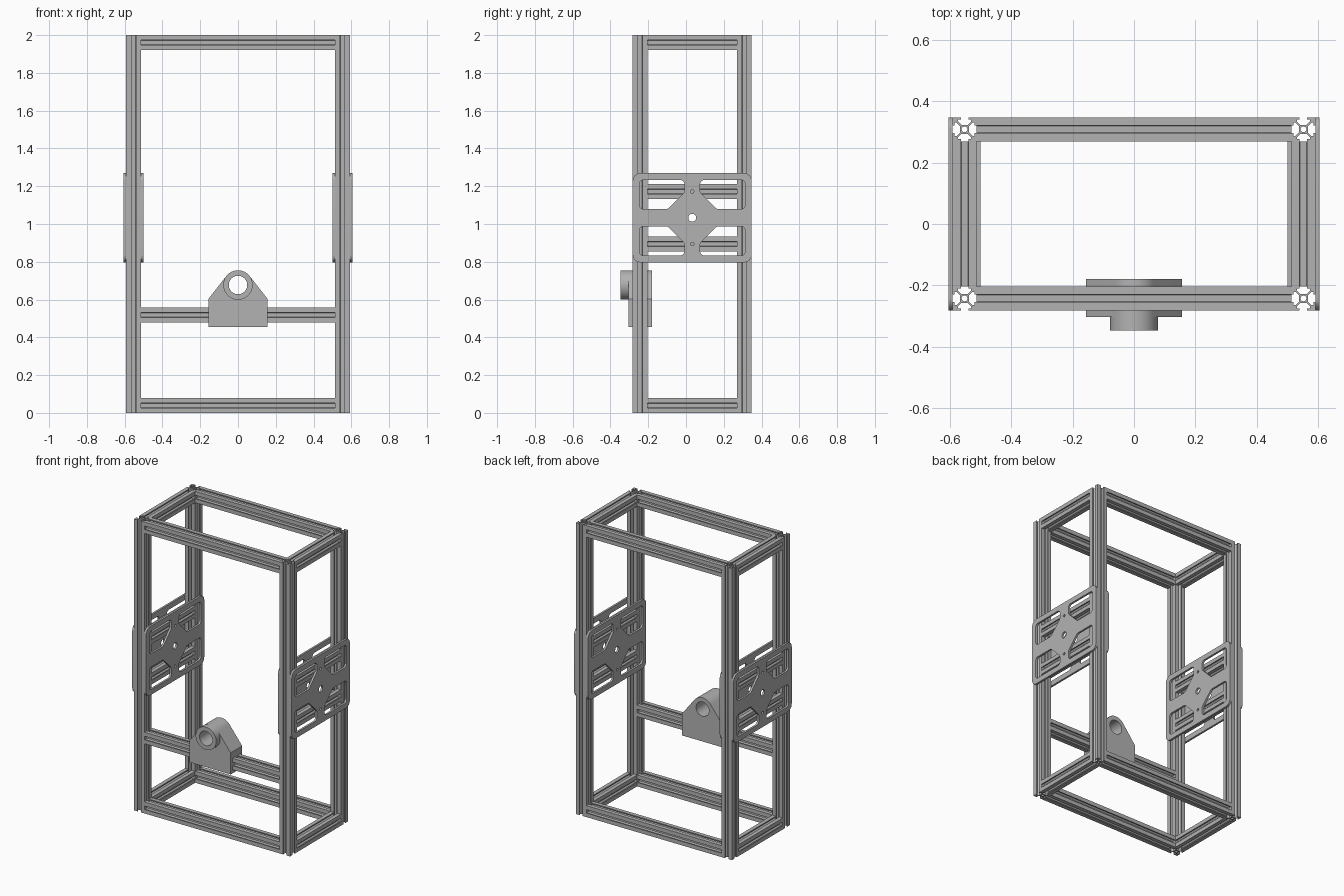
import bpy, bmesh, math
from math import pi, sin, cos, atan2, acos, hypot
from mathutils import Vector, Matrix

cube = bpy.data.objects.get("Cube")
if cube:
    bpy.data.objects.remove(cube, do_unlink=True)

grey = bpy.data.materials.new("aluminium grey")
grey.use_nodes = True
colour = (0.45, 0.45, 0.45, 1)
grey.diffuse_color = colour
grey.node_tree.nodes["Principled BSDF"].inputs["Base Color"].default_value = colour

# Turns a flat outline (drawn in local x, y) so its depth runs along an axis
TURN = {
    "x": Matrix(((0, 0, 1), (1, 0, 0), (0, 1, 0))).to_4x4(),
    "y": Matrix.Rotation(pi / 2, 4, "X"),
    "z": Matrix.Identity(4),
}


def extrude(name, loops, depth, axis, centre):
    """Extrude an outline, with inner loops as holes, centred on a point."""
    curve = bpy.data.curves.new(name, "CURVE")
    curve.dimensions = "2D"
    curve.fill_mode = "BOTH"
    curve.extrude = depth / 2
    for loop in loops:
        spline = curve.splines.new("POLY")
        spline.points.add(len(loop) - 1)
        for point, (u, v) in zip(spline.points, loop):
            point.co = (u, v, 0, 1)
        spline.use_cyclic_u = True
    source = bpy.data.objects.new(name + " outline", curve)
    bpy.context.collection.objects.link(source)
    graph = bpy.context.evaluated_depsgraph_get()
    mesh = bpy.data.meshes.new_from_object(source.evaluated_get(graph))
    bpy.data.objects.remove(source, do_unlink=True)
    bm = bmesh.new()
    bm.from_mesh(mesh)
    bmesh.ops.remove_doubles(bm, verts=bm.verts, dist=1e-5)
    bmesh.ops.recalc_face_normals(bm, faces=bm.faces)
    bm.to_mesh(mesh)
    bm.free()
    mesh.materials.clear()
    mesh.materials.append(grey)
    obj = bpy.data.objects.new(name, mesh)
    obj.matrix_world = Matrix.Translation(centre) @ TURN[axis]
    bpy.context.collection.objects.link(obj)
    bpy.ops.object.select_all(action="DESELECT")
    obj.select_set(True)
    bpy.context.view_layer.objects.active = obj
    bpy.ops.object.shade_smooth_by_angle(angle=math.radians(30))
    return obj


def circle(radius, u=0, v=0, count=32):
    return [(u + radius * cos(2 * pi * i / count), v + radius * sin(2 * pi * i / count))
            for i in range(count)]


def rounded(corners, radius, steps=6):
    """Replace each corner of a polygon by an arc."""
    out = []
    points = [Vector(c) for c in corners]
    for i, p in enumerate(points):
        a = (points[i - 1] - p).normalized()
        b = (points[(i + 1) % len(points)] - p).normalized()
        half = a.angle(b) / 2
        middle = p + (a + b).normalized() * radius / sin(half)
        start = p + a * radius / math.tan(half) - middle
        end = p + b * radius / math.tan(half) - middle
        for k in range(steps + 1):
            q = middle + start.lerp(end, k / steps).normalized() * radius
            out.append((q.x, q.y))
    return out


# Slotted rail section: one corner, mirrored on its diagonal, turned four times
W = 0.0786
H = W / 2
half_corner = [(3.8, 2.7), (6.6, 5.5), (8.2, 5.5), (8.2, 3.1), (10, 3.1)]
corner = half_corner + [(10, 10)] + [(v, u) for u, v in reversed(half_corner)]
section = []
for turn in range(4):
    for u, v in corner:
        section.append((u * H / 10, v * H / 10))
        for _ in range(turn):
            section[-1] = (-section[-1][1], section[-1][0])
rail_loops = [section, circle(0.0095, count=20)]

OUT_X, FRONT, BACK = 0.592, -0.282, 0.348
PX = OUT_X - H
PY = (FRONT + H, BACK - H)
MID_Y = (FRONT + BACK) / 2
SPAN_X = 2 * (OUT_X - W)
SPAN_Y = BACK - FRONT - 2 * W
PLATE_Z = 1.033
RAIL_OFFSET = 0.139

# Upright posts
for side, x in (("right", -PX), ("left", PX)):
    for end, y in zip(("front", "back"), PY):
        extrude(f"{end}_{side}_post", rail_loops, 2, "z", (x, y, 1))

# Top and bottom frames
for level, z in (("bottom", H), ("top", 2 - H)):
    for end, y in zip(("front", "back"), PY):
        extrude(f"{level}_{end}_rail", rail_loops, SPAN_X, "x", (0, y, z))
    for side, x in (("right", -PX), ("left", PX)):
        extrude(f"{level}_{side}_rail", rail_loops, SPAN_Y, "y", (x, MID_Y, z))

# Side rails behind the plates
for side, x in (("right", -PX), ("left", PX)):
    for level, dz in (("lower", -RAIL_OFFSET), ("upper", RAIL_OFFSET)):
        extrude(f"{level}_{side}_plate_rail", rail_loops, SPAN_Y, "y",
                (x, MID_Y, PLATE_Z + dz))

# Mounting plates with four chamfered windows, on both faces of each side
half_y, half_z = (BACK - FRONT) / 2, 0.236
plate_loops = [rounded([(-half_y, -half_z), (half_y, -half_z),
                        (half_y, half_z), (-half_y, half_z)], 0.04)]
window = rounded([(0.13, 0.046), (0.28, 0.046), (0.28, 0.2), (0.042, 0.2), (0.042, 0.134)], 0.022)
for su in (-1, 1):
    for sv in (-1, 1):
        plate_loops.append([(su * u, sv * v) for u, v in window])
plate_loops.append(circle(0.021))
for v in (-RAIL_OFFSET, RAIL_OFFSET):
    plate_loops.append(circle(0.009, 0, v, 16))
THICK = 0.0135
for side, s in (("right", -1), ("left", 1)):
    for face, x in (("outer", OUT_X + THICK / 2), ("inner", OUT_X - W - THICK / 2)):
        extrude(f"{side}_{face}_plate", plate_loops, THICK, "x", (s * x, MID_Y, PLATE_Z))

# Front cross rail
extrude("front_cross_rail", rail_loops, SPAN_X, "x", (0, PY[0], 0.518))

# Bearing block: straight base with flanks running tangent into a round top
R, BORE, AXIS_Z = 0.078, 0.049, 0.677
base_u, foot, shoulder = 0.157, -0.222, -0.074
tangent = atan2(shoulder, base_u) + acos(R / hypot(base_u, shoulder))
body = [(-base_u, shoulder), (-base_u, foot), (base_u, foot), (base_u, shoulder)]
for i in range(25):
    a = tangent + (pi - 2 * tangent) * i / 24
    body.append((R * cos(a), R * sin(a)))
bore = circle(BORE, count=40)
extrude("bearing_block", [body, bore], 0.125, "y", (0, -0.2415, AXIS_Z))
extrude("bearing_boss", [circle(R, count=48), bore], 0.044, "y", (0, -0.326, AXIS_Z))
